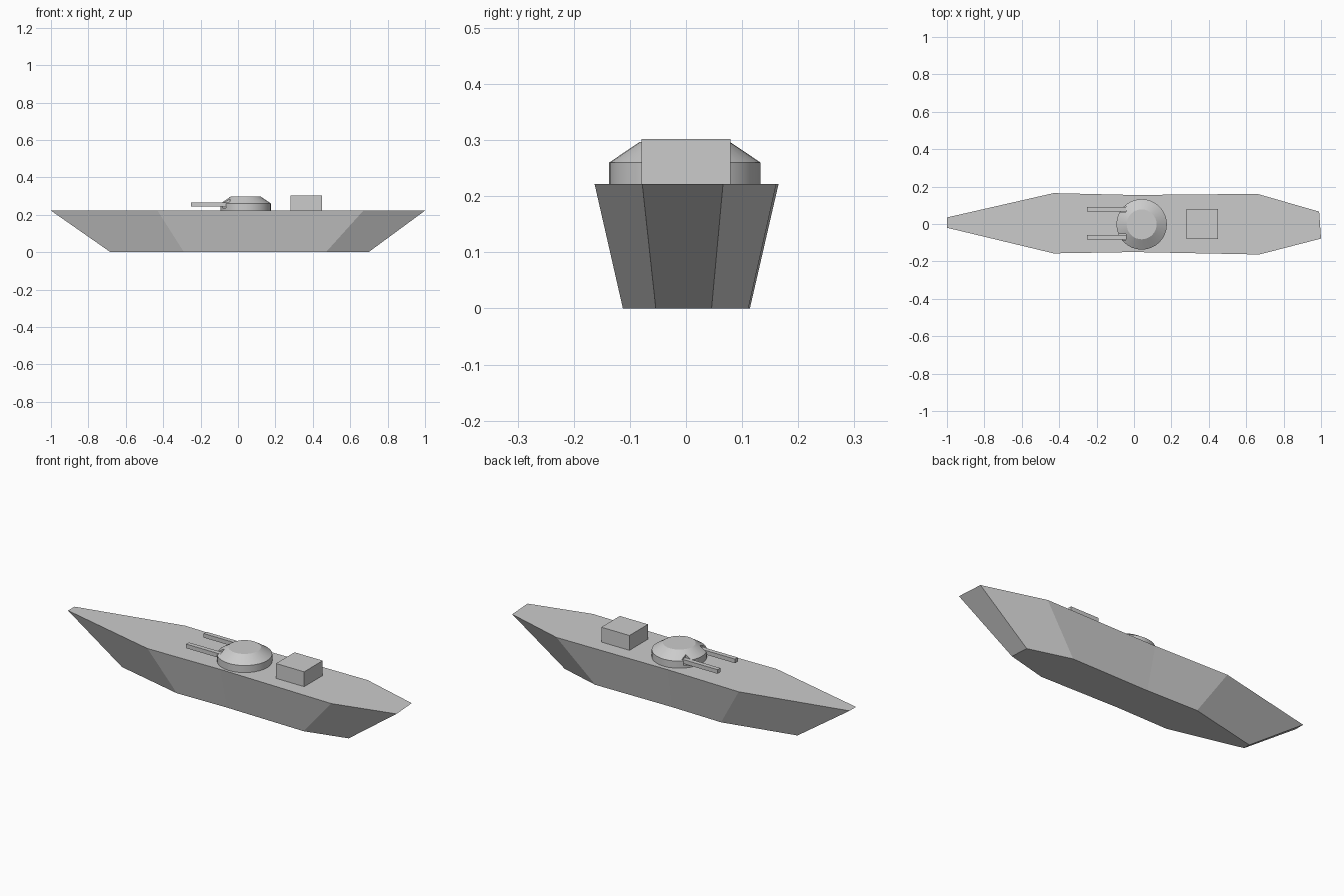
import bpy, bmesh, math

if "Cube" in bpy.data.objects:
    bpy.data.objects.remove(bpy.data.objects["Cube"])

grey = bpy.data.materials.new("warship grey")
grey.diffuse_color = (0.6, 0.6, 0.6, 1)
grey.use_nodes = True
grey.node_tree.nodes["Principled BSDF"].inputs["Base Color"].default_value = grey.diffuse_color


def finish(bm, name):
    bmesh.ops.recalc_face_normals(bm, faces=bm.faces[:])
    me = bpy.data.meshes.new(name)
    bm.to_mesh(me)
    bm.free()
    me.materials.append(grey)
    ob = bpy.data.objects.new(name, me)
    bpy.context.collection.objects.link(ob)
    return ob


def box(name, x0, x1, y0, y1, z0, z1):
    bm = bmesh.new()
    bmesh.ops.create_cube(bm, size=1)
    for v in bm.verts:
        v.co = ((x0 + x1) / 2 + v.co.x * (x1 - x0),
                (y0 + y1) / 2 + v.co.y * (y1 - y0),
                (z0 + z1) / 2 + v.co.z * (z1 - z0))
    return finish(bm, name)


# Hull: deck outline tapering to a smaller keel outline
deck = [(-1, -.02), (-.43, -.157), (0, -.15), (.67, -.163), (1, -.078),
        (.99, .066), (.66, .161), (0, .155), (-.43, .165), (-1, .035)]
bm = bmesh.new()
top = [bm.verts.new((x, y, .222)) for x, y in deck]
low = [bm.verts.new((.69 * x + .008, .69 * y, 0)) for x, y in deck]
bm.faces.new(top)
bm.faces.new(low[::-1])
for i in range(len(deck)):
    j = (i + 1) % len(deck)
    bm.faces.new((low[i], low[j], top[j], top[i]))
finish(bm, "hull")

# Turret: drum with a sloped, flat-topped roof
bm = bmesh.new()
rings = []
for r, z in [(.135, .215), (.135, .26), (.08, .297)]:
    rings.append([bm.verts.new((.041 + r * math.cos(a * math.tau / 32),
                                -.002 + r * math.sin(a * math.tau / 32), z))
                  for a in range(32)])
for a, b in zip(rings, rings[1:]):
    for i in range(32):
        j = (i + 1) % 32
        bm.faces.new((a[i], a[j], b[j], b[i]))
bm.faces.new(rings[0][::-1])
bm.faces.new(rings[-1])
turret = finish(bm, "turret")

# Gun barrels, each seated in a small notch in the turret
for side, y in (("left", .079), ("right", -.07)):
    cutter = box(side + "_notch_cutter", -.12, -.042, y - .016, y + .016, .235, .32)
    cutter.hide_render = True
    cutter.hide_viewport = True
    mod = turret.modifiers.new(side + "_notch", 'BOOLEAN')
    mod.operation = 'DIFFERENCE'
    mod.object = cutter
    mod.solver = 'EXACT'
    box(side + "_gun_barrel", -.252, -.03, y - .012, y + .012, .243, .265)

bpy.context.view_layer.objects.active = turret
turret.select_set(True)
bpy.ops.object.shade_smooth_by_angle(angle=math.radians(25))

# Deckhouse
box("deckhouse", .282, .45, -.079, .079, .215, .302)
